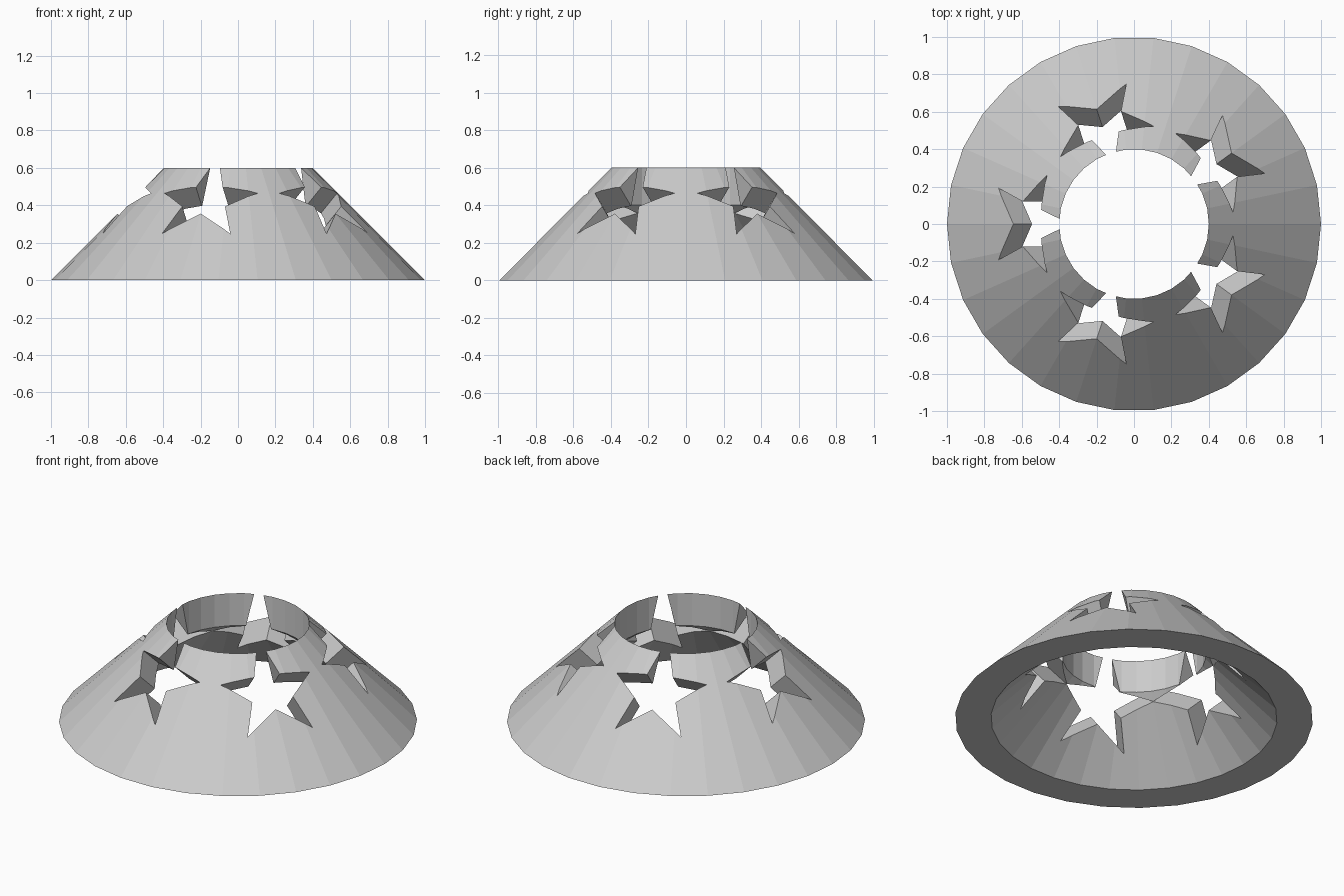
import bpy, bmesh, math
from mathutils import Vector, Matrix

cube = bpy.data.objects.get("Cube")
if cube:
    bpy.data.objects.remove(cube)

SIDES = 30
STARS = 5


def make_material(name, color):
    mat = bpy.data.materials.new(name)
    mat.use_nodes = True
    mat.diffuse_color = color
    mat.node_tree.nodes["Principled BSDF"].inputs["Base Color"].default_value = color
    return mat


def add_object(name, bm):
    bmesh.ops.recalc_face_normals(bm, faces=bm.faces)
    mesh = bpy.data.meshes.new(name)
    bm.to_mesh(mesh)
    bm.free()
    obj = bpy.data.objects.new(name, mesh)
    bpy.context.collection.objects.link(obj)
    return obj


def make_shade(profile):
    """Closed wall section (radius, height) swept round the z axis."""
    bm = bmesh.new()
    rings = []
    for i in range(SIDES):
        turn = Matrix.Rotation(math.tau * i / SIDES, 3, "Z")
        rings.append([bm.verts.new(turn @ Vector((r, 0, z))) for r, z in profile])
    for i, ring in enumerate(rings):
        following = rings[(i + 1) % SIDES]
        for j in range(len(profile)):
            k = (j + 1) % len(profile)
            bm.faces.new((ring[j], following[j], following[k], ring[k]))
    return add_object("lamp_shade", bm)


def make_star_cutter(half, angle):
    """Star prism standing square to the sloping wall."""
    outline = half + [(-u, v) for u, v in reversed(half) if u > 0]
    slope = Vector((-1, 0, 1)).normalized()
    normal = Vector((1, 0, 1)).normalized()
    across = Vector((0, 1, 0))
    origin = Vector((0.5, 0, 0.5))
    turn = Matrix.Rotation(angle, 3, "Z")
    bm = bmesh.new()
    base = [bm.verts.new(turn @ (origin + across * u + slope * v - normal * 0.3))
            for u, v in outline]
    face = bm.faces.new(base)
    extruded = bmesh.ops.extrude_face_region(bm, geom=[face])["geom"]
    bmesh.ops.translate(bm, vec=turn @ normal * 0.6,
                        verts=[e for e in extruded if isinstance(e, bmesh.types.BMVert)])
    cutter = add_object("star_cutter", bm)
    cutter.hide_render = True
    return cutter


# Conical wall with a short straight collar inside the top
shade = make_shade([(1, 0), (0.4, 0.6), (0.4, 0.4), (0.8, 0)])
shade.data.materials.append(make_material("plain grey", (0.6, 0.6, 0.6, 1)))

# Five star-shaped openings, whose upper points break through the rim
half_star = [(0, 0.225), (0.075, 0), (0.262, 0), (0.12, -0.142),
             (0.192, -0.337), (0, -0.205)]
bpy.context.view_layer.objects.active = shade
for i in range(STARS):
    cutter = make_star_cutter(half_star, math.pi + math.tau * i / STARS)
    cut = shade.modifiers.new("star_opening", "BOOLEAN")
    cut.operation = "DIFFERENCE"
    cut.solver = "EXACT"
    cut.object = cutter
    bpy.ops.object.modifier_apply(modifier=cut.name)
    bpy.data.objects.remove(cutter)
